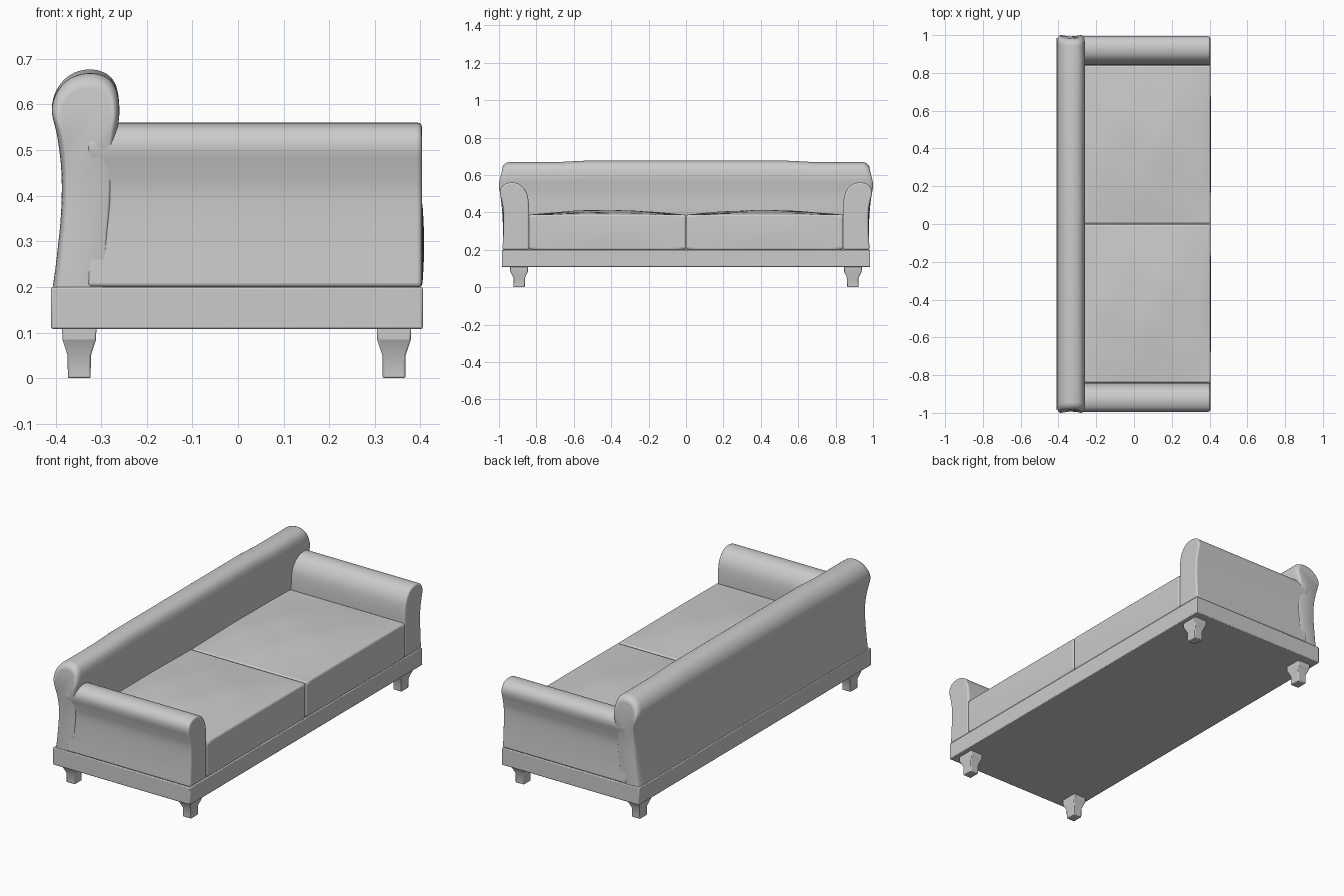
import bpy, bmesh, math
from mathutils import Vector

if "Cube" in bpy.data.objects:
    bpy.data.objects.remove(bpy.data.objects["Cube"])


def finish(name, bm, bevel=0.0, segments=3, angle=40):
    bmesh.ops.recalc_face_normals(bm, faces=bm.faces)
    me = bpy.data.meshes.new(name)
    bm.to_mesh(me)
    bm.free()
    ob = bpy.data.objects.new(name, me)
    bpy.context.collection.objects.link(ob)
    if bevel:
        m = ob.modifiers.new("Bevel", 'BEVEL')
        m.width, m.segments = bevel, segments
        m.limit_method, m.angle_limit = 'ANGLE', math.radians(50)
    bpy.ops.object.select_all(action='DESELECT')
    ob.select_set(True)
    bpy.context.view_layer.objects.active = ob
    bpy.ops.object.shade_smooth_by_angle(angle=math.radians(angle))
    return ob


def smooth(pts, n=5):
    """Open Catmull-Rom curve through 2D points."""
    p = [Vector(q) for q in pts]
    p = [2 * p[0] - p[1]] + p + [2 * p[-1] - p[-2]]
    out = []
    for a, b, c, d in zip(p, p[1:], p[2:], p[3:]):
        for i in range(n):
            t = i / n
            out.append(0.5 * (2 * b + (c - a) * t + (2 * a - 5 * b + 4 * c - d) * t ** 2
                              + (3 * b - a - 3 * c + d) * t ** 3))
    return out + [p[-2]]


def loft(sections):
    """Skin closed sections in order and cap both ends."""
    bm = bmesh.new()
    rings = [[bm.verts.new(v) for v in s] for s in sections]
    n = len(rings[0])
    for r, s in zip(rings, rings[1:]):
        for i in range(n):
            j = (i + 1) % n
            bm.faces.new((r[i], r[j], s[j], s[i]))
    bm.faces.new(rings[0])
    bm.faces.new(rings[-1])
    return bm


def box(x0, x1, y0, y1, z0, z1):
    bm = bmesh.new()
    bmesh.ops.create_cube(bm, size=1)
    for v in bm.verts:
        v.co = ((x0 + x1) / 2 + v.co.x * (x1 - x0),
                (y0 + y1) / 2 + v.co.y * (y1 - y0),
                (z0 + z1) / 2 + v.co.z * (z1 - z0))
    return bm


# Plinth
finish("base_frame", box(-0.41, 0.405, -0.985, 0.985, 0.108, 0.2), 0.004, 2)

# Four tapered feet: z, half width in x, half width in y
foot = [(0, 0.025, 0.03), (0.05, 0.0255, 0.031), (0.085, 0.037, 0.048), (0.112, 0.0375, 0.048)]
for lx, xn in ((-0.348, "back"), (0.342, "front")):
    for ly, yn in ((-0.892, "left"), (0.892, "right")):
        rings = [[(lx + a * hx, ly + b * hy, z) for a, b in ((-1, -1), (1, -1), (1, 1), (-1, 1))]
                 for z, hx, hy in foot]
        finish(f"{xn}_{yn}_foot", loft(rings), 0.004, 2, 25)

# Backrest: rolled profile swept along y, with rounded flaring ends
back = smooth([(-0.406, 0.2), (-0.398, 0.26), (-0.388, 0.36), (-0.387, 0.45), (-0.396, 0.53),
               (-0.408, 0.59), (-0.396, 0.635), (-0.366, 0.666), (-0.325, 0.677), (-0.288, 0.667),
               (-0.267, 0.64), (-0.26, 0.59), (-0.265, 0.54), (-0.27, 0.49), (-0.272, 0.4),
               (-0.28, 0.31), (-0.288, 0.2)])


def back_section(sign, inset, shrink):
    pts = []
    for x, z in back:
        end = 0.978 + 0.022 * math.exp(-((z - 0.56) / 0.09) ** 2)
        top = max(0.0, (z - 0.5) / 0.177)
        xs = -0.335 + (x + 0.335) * (1 - 0.22 * shrink)
        pts.append((xs, sign * (end - inset), z - (0.008 * (inset < 0.3) + 0.035 * shrink) * top))
    return pts


steps = [(0.04 * (1 - math.cos(a)), 1 - math.sin(a))
         for a in [math.radians(d) for d in (0, 15, 30, 45, 60, 75, 90)]]
steps = [(i, s) for i, s in steps] + [(0.29, 0.0), (0.45, 0.0)]
half_a = [back_section(-1, i, s) for i, s in steps]
half_b = [back_section(1, i, s) for i, s in reversed(steps)]
finish("backrest", loft(half_a + half_b), 0, 3, 60)

# Rolled arms
arm = smooth([(0.982, 0.2), (0.976, 0.3), (0.975, 0.4), (0.984, 0.455), (0.994, 0.5), (0.989, 0.53),
              (0.967, 0.552), (0.925, 0.56), (0.882, 0.545), (0.851, 0.502), (0.84, 0.44),
              (0.839, 0.34), (0.839, 0.2)])
for s, yn in ((-1, "left"), (1, "right")):
    rings = [[(x, s * y, z) for y, z in arm] for x in (-0.33, 0.403)]
    finish(f"{yn}_arm", loft(rings), 0.009, 3)

# Two padded seat cushions with a soft, slightly uneven crown
for s, yn in ((-1, "left"), (1, "right")):
    bm = box(-0.3, 0.404, min(s * 0.002, s * 0.84), max(s * 0.002, s * 0.84), 0.2, 0.388)
    bmesh.ops.subdivide_edges(bm, edges=bm.edges[:], cuts=23, use_grid_fill=True)
    for v in bm.verts:
        x, y, z = v.co
        u = math.sin(math.pi * min(1, max(0, (x + 0.3) / 0.704)))
        w = math.sin(math.pi * min(1, max(0, (abs(y) - 0.002) / 0.838)))
        if z > 0.387:
            bump = 0.003 * math.sin(17 * x + 5 * y) * math.sin(13 * y - 4 * x)
            v.co.z += (0.024 * w + bump * w) * max(u, 0) ** 0.6
        if x > 0.403:
            v.co.x += 0.004 * w * math.sin(math.pi * (min(z, 0.388) - 0.2) / 0.188)
    finish(f"{yn}_seat_cushion", bm, 0.01, 3)
